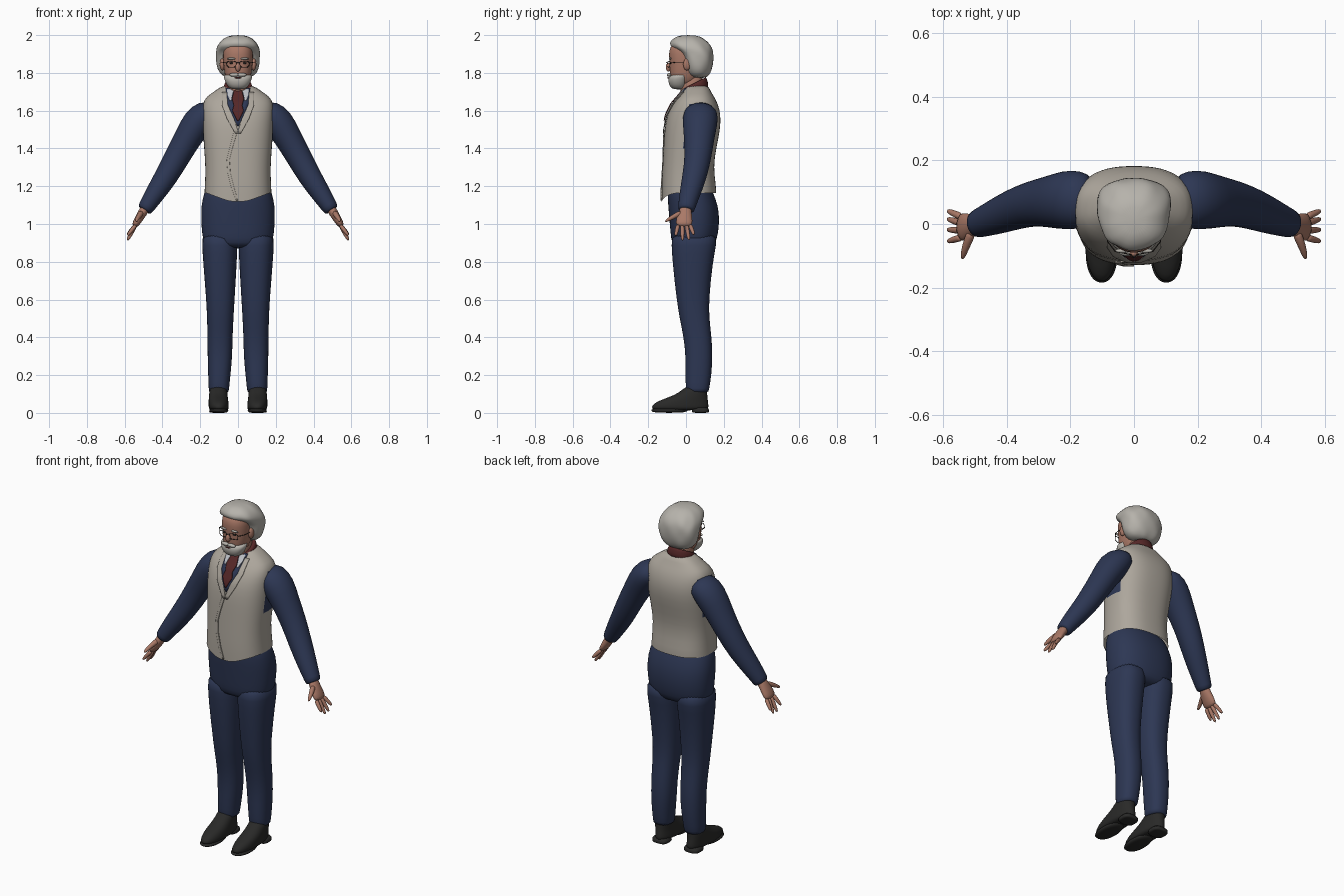
import bpy, bmesh, math
from mathutils import Vector

if "Cube" in bpy.data.objects:
    bpy.data.objects.remove(bpy.data.objects["Cube"])


def material(name, r, g, b):
    m = bpy.data.materials.new(name)
    m.use_nodes = True
    m.diffuse_color = (r, g, b, 1)
    shader = m.node_tree.nodes["Principled BSDF"]
    shader.inputs["Base Color"].default_value = (r, g, b, 1)
    shader.inputs["Roughness"].default_value = 0.8
    return m


VEST = material("warm grey cloth", 0.42, 0.385, 0.335)
HAIR = material("silver hair", 0.47, 0.45, 0.41)
NAVY = material("navy cloth", 0.026, 0.038, 0.088)
SKIN = material("skin", 0.40, 0.19, 0.135)
SHOE = material("dark leather", 0.022, 0.022, 0.021)
WINE = material("wine red cloth", 0.09, 0.02, 0.02)
PALE = material("pale collar", 0.50, 0.52, 0.56)
DARK = material("dark frame", 0.03, 0.025, 0.022)
SIDES = (("left", 1), ("right", -1))


def finish(name, bm, mat, subdivide=1, thickness=0):
    bmesh.ops.recalc_face_normals(bm, faces=bm.faces)
    mesh = bpy.data.meshes.new(name)
    bm.to_mesh(mesh)
    bm.free()
    for p in mesh.polygons:
        p.use_smooth = True
    ob = bpy.data.objects.new(name, mesh)
    bpy.context.collection.objects.link(ob)
    mesh.materials.append(mat)
    if thickness:
        mod = ob.modifiers.new("Thickness", "SOLIDIFY")
        mod.thickness = thickness
    if subdivide:
        mod = ob.modifiers.new("Smooth", "SUBSURF")
        mod.levels = mod.render_levels = subdivide
    return ob


def skin_rings(name, rings, mat, bottom=True, top=True, subdivide=1):
    """Bridge equal rings of points into one surface."""
    bm = bmesh.new()
    loops = [[bm.verts.new(p) for p in ring] for ring in rings]
    n = len(loops[0])
    for a, b in zip(loops, loops[1:]):
        for i in range(n):
            j = (i + 1) % n
            bm.faces.new((a[i], a[j], b[j], b[i]))
    if bottom:
        bm.faces.new(loops[0])
    if top:
        bm.faces.new(loops[-1])
    return finish(name, bm, mat, subdivide)


def oval(power, n=32):
    """Points of a rounded unit outline."""
    for i in range(n):
        a = 2 * math.pi * i / n
        c, s = math.cos(a), math.sin(a)
        yield (a, math.copysign(abs(c) ** (2 / power), c),
               math.copysign(abs(s) ** (2 / power), s))


def stack(name, rows, mat, power=2.3, warp=None, **kw):
    """Level sections: height, front, back, then half width or inner and outer x."""
    rings = []
    for z, front, back, *w in rows:
        x0, x1 = w if len(w) == 2 else (-w[0], w[0])
        cx, cy, rx, ry = (x0 + x1) / 2, (front + back) / 2, (x1 - x0) / 2, (back - front) / 2
        ring = [Vector((cx + rx * u, cy + ry * v, z)) for a, u, v in oval(power)]
        rings.append([warp(p) for p in ring] if warp else ring)
    return skin_rings(name, rings, mat, **kw)


def limb(name, rows, mat, side=1, n=16):
    """Sections across a path: centre, radius front to back, radius across."""
    pts = [Vector(r[:3]) for r in rows]
    rings = []
    for i, (p, r) in enumerate(zip(pts, rows)):
        t = (pts[min(i + 1, len(pts) - 1)] - pts[max(i - 1, 0)]).normalized()
        v = t.cross(Vector((0, 1, 0))).normalized()
        u = v.cross(t)
        ring = [p + u * r[3] * c + v * r[4] * s for a, c, s in oval(2, n)]
        rings.append([Vector((side * q.x, q.y, q.z)) for q in ring])
    return skin_rings(name, rings, mat)


def ball(name, centre, radii, mat):
    bm = bmesh.new()
    bmesh.ops.create_uvsphere(bm, u_segments=16, v_segments=10, radius=1)
    for v in bm.verts:
        v.co = Vector(centre) + Vector([a * b for a, b in zip(v.co, radii)])
    return finish(name, bm, mat, 0)


def wire(name, points, closed, mat, radius):
    curve = bpy.data.curves.new(name, "CURVE")
    curve.dimensions = "3D"
    curve.bevel_depth, curve.bevel_resolution = radius, 2
    line = curve.splines.new("POLY")
    line.points.add(len(points) - 1)
    for p, q in zip(line.points, points):
        p.co = (*q, 1)
    line.use_cyclic_u = closed
    curve.materials.append(mat)
    bpy.context.collection.objects.link(bpy.data.objects.new(name, curve))


# Waistcoat with a hem that dips at the front
TORSO = [(1.15, -.13, .16, .178), (1.2, -.13, .16, .176), (1.3, -.125, .145, .172),
         (1.4, -.12, .16, .18), (1.5, -.115, .182, .187), (1.58, -.1, .185, .19),
         (1.64, -.07, .168, .188), (1.675, -.04, .148, .168), (1.705, -.015, .13, .12),
         (1.74, .005, .115, .075)]
BULGE = 2.5


def hem(p):
    if p.z < 1.16:
        p.z = 1.165
        if p.y < 0:
            p.z -= 0.055 * max(0, 1 - abs(abs(p.x) - 0.02) / 0.15)
    return p


vest = stack("waistcoat", TORSO, VEST, BULGE, hem, bottom=False)
vest.data.materials.append(NAVY)
for f in vest.data.polygons:
    if abs(f.center.x) > 0.17 and 1.4 < f.center.z < 1.62 and f.center.y > 0:
        f.material_index = 1


def chest(x, z):
    """Depth of the waistcoat front."""
    for a, b in zip(TORSO, TORSO[1:]):
        if z <= b[0] or b is TORSO[-1]:
            t = (z - a[0]) / (b[0] - a[0])
            f, k, w = [p + (q - p) * t for p, q in zip(a[1:], b[1:])]
            return (f + k) / 2 - (k - f) / 2 * max(0, 1 - (abs(x) / w) ** BULGE) ** (1 / BULGE)


def patch(name, rows, mat, lift, side=1, thickness=0.005):
    """Thin cloth lying on the chest: height, then the two edges."""
    bm, strips = bmesh.new(), []
    fine = [[p + (q - p) * k / 4 for p, q in zip(a, b)]
            for a, b in zip(rows, rows[1:]) for k in range(4)] + [rows[-1]]
    for z, x0, x1 in fine:
        xs = [side * (x0 + (x1 - x0) * i / 6) for i in range(7)]
        strips.append([bm.verts.new((x, chest(x, z) - lift, z)) for x in xs])
    for a, b in zip(strips, strips[1:]):
        for i in range(6):
            bm.faces.new((a[i], a[i + 1], b[i + 1], b[i]))
    return finish(name, bm, mat, 0, thickness)


# Shirt front, tie, collar points, lapels and front overlap
patch("shirt_front", [(1.72, -.065, .065), (1.64, -.058, .058), (1.52, -.004, .004)], NAVY, .004)
patch("tie", [(1.71, -.02, .02), (1.665, -.032, .032), (1.63, -.022, .022),
              (1.6, -.03, .03), (1.545, -.003, .003)], WINE, .012)
patch("front_overlap", [(1.5, -.02, 0), (1.4, -.045, -.03), (1.34, -.06, -.045),
                        (1.27, -.055, -.04), (1.19, -.035, -.02), (1.125, -.01, 0)], VEST, .004)
for label, s in SIDES:
    patch(label + "_collar_point", [(1.715, .02, .058), (1.685, .03, .056), (1.655, .036, .044)],
          PALE, .009, s)
    patch(label + "_lapel", [(1.7, .06, .085), (1.63, .054, .085), (1.56, .022, .06),
                             (1.48, -.005, .015)], VEST, .006, s)


# Neck and tilted neckcloth
def tilt(p):
    return Vector((p.x, p.y, p.z + 0.5 * (p.y - 0.04)))


stack("neck", [(1.66, -.02, .1, .055), (1.72, -.035, .09, .055), (1.82, -.035, .09, .055)], SKIN)
stack("neckcloth", [(1.68, -.03, .115, .07), (1.695, -.035, .12, .08), (1.73, -.03, .112, .076),
                    (1.75, -.022, .105, .066), (1.735, -.005, .09, .05)], WINE, 2.1, tilt)

# Head, beard and hair
stack("head", [(1.73, -.055, .04, .04), (1.76, -.08, .06, .062), (1.8, -.087, .08, .072),
               (1.85, -.086, .09, .078), (1.9, -.092, .09, .08), (1.94, -.085, .09, .076),
               (1.97, -.05, .07, .05)], SKIN)
stack("beard", [(1.712, -.065, -.015, .03), (1.725, -.085, 0, .053), (1.755, -.095, .012, .07),
                (1.78, -.092, .015, .076), (1.795, -.07, .015, .076)], HAIR)


def waves(p):
    c = Vector((0, .03, p.z))
    a = math.atan2(p.y - c.y, p.x)
    k = 1 + 0.025 * math.sin(7 * a + 45 * p.z) + 0.015 * math.sin(11 * a - 60 * p.z)
    return c + (p - c) * k


stack("hair", [(1.772, .04, .1, .05), (1.785, .01, .122, .088), (1.82, -.01, .14, .11),
               (1.87, -.015, .146, .118), (1.91, -.03, .144, .118), (1.935, -.08, .138, .113),
               (1.96, -.088, .122, .1), (1.985, -.065, .09, .075), (2, -.03, .055, .035)],
      HAIR, 2.3, waves)
ball("nose", (0, -.093, 1.83), (.014, .014, .024), SKIN)
ball("mouth", (0, -.094, 1.774), (.018, .004, .004), WINE)

# Face details and spectacles
for label, s in SIDES:
    ball(label + "_moustache", (s * .02, -.09, 1.79), (.026, .011, .01), HAIR)
    ball(label + "_eyebrow", (s * .035, -.084, 1.875), (.024, .007, .006), HAIR)
    ball(label + "_eye", (s * .034, -.081, 1.852), (.011, .004, .005), DARK)
    ball(label + "_ear", (s * .083, .005, 1.845), (.014, .02, .032), SKIN)
    rim = [(s * .034 + .025 * u, -.098 + .012 * abs(.034 + s * .025 * u) / .06, 1.846 + .016 * v)
           for a, u, v in oval(3.5, 24)]
    wire(label + "_lens_rim", rim, True, DARK, .0018)
    wire(label + "_temple_arm", [(s * .059, -.086, 1.852), (s * .083, -.055, 1.856),
                                 (s * .088, .01, 1.856)], False, DARK, .0018)
wire("spectacle_bridge", [(-.01, -.097, 1.852), (0, -.105, 1.855), (.01, -.097, 1.852)],
     False, DARK, .0018)

# Trousers
stack("trouser_seat", [(.87, -.055, .13, .15), (.9, -.076, .158, .182), (.95, -.082, .17, .191),
                       (1.02, -.088, .178, .196), (1.1, -.095, .17, .196),
                       (1.16, -.098, .145, .18), (1.22, -.09, .125, .165)], NAVY)
for label, s in SIDES:
    def flip(p, s=s):
        return Vector((s * p.x, p.y, p.z))

    stack(label + "_trouser_leg",
          [(.105, .003, .118, .05, .153), (.12, 0, .122, .048, .155), (.2, -.004, .135, .04, .158),
           (.3, -.002, .141, .03, .161), (.4, -.012, .136, .029, .161), (.5, -.034, .123, .024, .164),
           (.6, -.05, .121, .018, .168), (.8, -.072, .142, .006, .185),
           (.89, -.077, .161, .003, .19), (.96, -.078, .165, .004, .19)], NAVY, 2.3, flip)

    # Shoes
    stack(label + "_shoe", [(.012, -.18, .116, .052, .15), (.03, -.184, .12, .048, .156),
                            (.055, -.168, .118, .05, .156), (.08, -.1, .114, .054, .155),
                            (.105, -.035, .112, .056, .152), (.15, .005, .112, .06, .148)],
          SHOE, 2.2, flip)
    stack(label + "_sole", [(0, -.175, -.005, .056, .147), (.012, -.187, .01, .05, .153),
                            (.025, -.185, .03, .05, .153)], SHOE, 2.2, flip)
    stack(label + "_heel", [(0, .035, .12, .058, .15), (.004, .03, .122, .055, .153),
                            (.035, .03, .122, .055, .153)], SHOE, 3, flip)

    # Sleeves
    limb(label + "_sleeve", [(.12, .08, 1.59, .07, .05), (.17, .077, 1.585, .092, .078),
                             (.215, .075, 1.54, .094, .084), (.26, .07, 1.465, .082, .074),
                             (.32, .065, 1.36, .071, .068), (.38, .045, 1.25, .065, .062),
                             (.44, .02, 1.16, .055, .053), (.488, .002, 1.085, .045, .042),
                             (.498, 0, 1.07, .043, .04)], NAVY, s, 24)

    # Hands
    limb(label + "_palm", [(.482, .002, 1.1, .03, .026), (.505, -.004, 1.06, .034, .025),
                           (.53, -.01, 1.02, .046, .022), (.55, -.01, .985, .044, .017)], SKIN, s)
    for finger, y, tip, z in (("index", -.042, -.055, .938), ("middle", -.02, -.018, .912),
                              ("ring", .002, .016, .915), ("little", .022, .042, .943)):
        knuckle, end = Vector((.541, y, .995)), Vector((.586, tip, z))
        rows = [(*knuckle.lerp(end, t), r, r) for t, r in
                ((0, .012), (.35, .0115), (.75, .01), (1, .006))]
        limb(label + "_" + finger + "_finger", rows, SKIN, s, 10)
    limb(label + "_thumb", [(.508, -.02, 1.062, .016, .018), (.522, -.055, 1.045, .014, .014),
                            (.533, -.085, 1.028, .011, .012), (.54, -.112, 1.012, .006, .006)],
         SKIN, s, 10)
